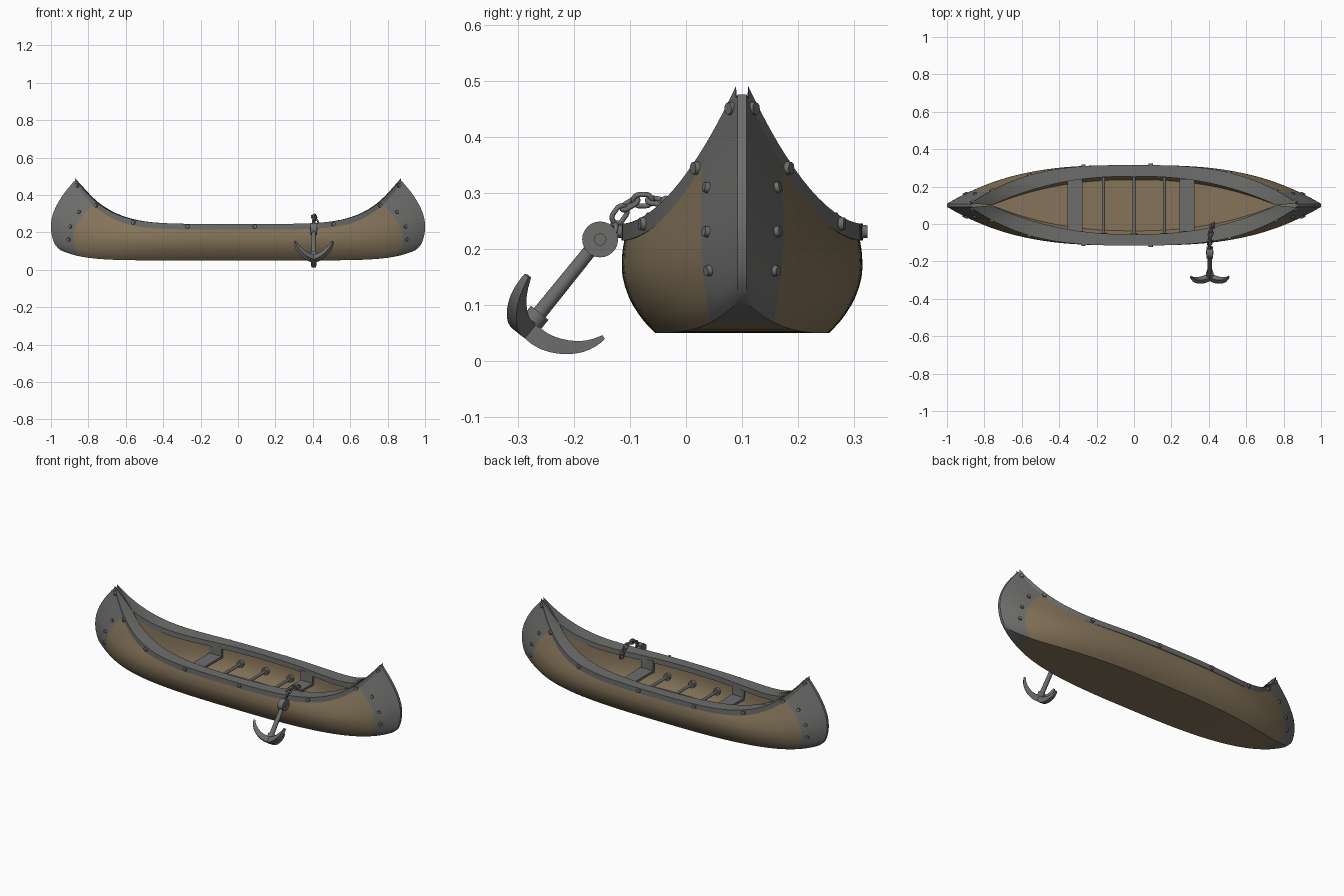
import bpy, bmesh, math
from mathutils import Vector, Matrix

if "Cube" in bpy.data.objects:
    bpy.data.objects.remove(bpy.data.objects["Cube"])

CY = 0.1  # centreline of the canoe


def material(name, rgb):
    m = bpy.data.materials.new(name)
    m.diffuse_color = (*rgb, 1)
    m.use_nodes = True
    m.node_tree.nodes["Principled BSDF"].inputs["Base Color"].default_value = m.diffuse_color
    return m


BROWN = material("tan_brown", (0.235, 0.175, 0.102))
GREY = material("iron_grey", (0.155, 0.155, 0.152))


def finish(name, bm, mats, angle=35):
    bmesh.ops.remove_doubles(bm, verts=bm.verts, dist=0.0002)
    bmesh.ops.recalc_face_normals(bm, faces=bm.faces)
    me = bpy.data.meshes.new(name)
    bm.to_mesh(me)
    bm.free()
    for m in mats:
        me.materials.append(m)
    ob = bpy.data.objects.new(name, me)
    bpy.context.collection.objects.link(ob)
    bpy.ops.object.select_all(action='DESELECT')
    ob.select_set(True)
    bpy.context.view_layer.objects.active = ob
    bpy.ops.object.shade_smooth_by_angle(angle=math.radians(angle))
    return ob


def loft(bm, sections, closed=False, caps=False):
    rows = [[bm.verts.new(p) for p in s] for s in sections]
    n = len(rows[0])
    for a, b in zip(rows, rows[1:]):
        for i in range(n if closed else n - 1):
            j = (i + 1) % n
            bm.faces.new((a[i], a[j], b[j], b[i]))
    if caps:
        bm.faces.new(rows[0])
        bm.faces.new(rows[-1])
    return rows


def cylinder(bm, p, q, r, r2=None, seg=16):
    p, q = Vector(p), Vector(q)
    mat = Matrix.Translation((p + q) / 2) @ (q - p).to_track_quat('Z', 'Y').to_matrix().to_4x4()
    bmesh.ops.create_cone(bm, cap_ends=True, segments=seg, radius1=r,
                          radius2=r if r2 is None else r2, depth=(q - p).length, matrix=mat)


def box(bm, c, size):
    bmesh.ops.create_cube(bm, size=1, matrix=Matrix.Translation(c) @ Matrix.Diagonal((*size, 1)))


def spline(pts, t):  # Catmull-Rom through pts, t in 0..1
    n = len(pts) - 1
    i = min(int(t * n), n - 1)
    f = t * n - i
    a, b, c, d = (Vector(pts[max(0, min(n, k))]) for k in (i - 1, i, i + 1, i + 2))
    return b + 0.5 * f * (c - a + f * (2 * a - 5 * b + 4 * c - d + f * (3 * (b - c) + d - a)))


# Hull: midship half-section (half width, z) blended into the stem curve (x, z)
MID = [(0.155, 0.05), (0.178, 0.075), (0.2, 0.11), (0.213, 0.15), (0.214, 0.185), (0.211, 0.21), (0.206, 0.232)]
STEM = [(0.95, 0.105), (0.982, 0.14), (1.0, 0.21), (0.995, 0.28), (0.967, 0.35), (0.925, 0.415), (0.875, 0.475)]
CAP = 0.88


def hull(u, v, s):
    a = abs(u)
    m, e = spline(MID, v), spline(STEM, v)
    k = a ** (8 - 2.7 * v)
    w = m[0] * (1 - a ** 3) + 0.008 * a ** 3
    return Vector((u * e[0], CY + s * w, m[1] + (e[1] - m[1]) * k))


half = [i / 24 * CAP for i in range(25)] + [CAP + (1 - CAP) * i / 6 for i in range(1, 7)]
US = [-u for u in half[:0:-1]] + half
VS = [i / 14 for i in range(15)]

bm = bmesh.new()
rows = loft(bm, [[hull(u, v, 1) for v in VS[::-1]] + [hull(u, v, -1) for v in VS] for u in US])
for r in (rows[0], rows[-1]):  # narrow stem strips
    for i in range(14):
        bm.faces.new((r[i], r[i + 1], r[-2 - i], r[-1 - i]))
capx = [CAP * spline(STEM, v)[0] for v in VS]
tip = {x for k, r in enumerate(rows) if abs(US[k]) >= CAP - 1e-6 for x in r}
for f in bm.faces:  # metal end caps
    f.material_index = int(all(x in tip for x in f.verts))
finish("hull", bm, [BROWN, GREY])


# Gunwale: wide rim with a pointed opening
def sheer(u):
    return 0.245 + 0.245 * abs(u) ** 5.3


def rim_outer(u, s):
    return Vector((0.872 * u, CY + s * (0.204 * (1 - abs(u) ** 3) + 0.011), sheer(u)))


def rim_inner(u, s, extra=0.0):
    w = (0.155 + extra) * (1 - abs(u) ** 2.3)
    return Vector((0.76 * u, CY + s * w, sheer(0.76 * u / 0.872)))


bm = bmesh.new()
for s in (1, -1):
    secs = []
    for u in US:
        o, n = rim_outer(u, s), rim_inner(u, s)
        d = Vector((0, 0, 0.03 + 0.025 * abs(u) ** 6))
        secs.append([o, n, n - Vector((0, 0, 0.03)), o - d])
    loft(bm, secs, True, True)
finish("gunwale", bm, [GREY])

# Inner lining and floor
bm = bmesh.new()
secs = []
for u in US:
    side = []
    for k in range(7):
        t = k / 6
        p = rim_inner(u, 1, 0.02)
        p.y = CY + (p.y - CY) * (1 - 0.22 * t ** 3)
        p.z = (p.z - 0.02) * (1 - t) + 0.085 * t
        side.append(p)
    secs.append(side + [Vector((p.x, 2 * CY - p.y, p.z)) for p in side[::-1]])
loft(bm, secs)
finish("inner_lining", bm, [BROWN])

# Seats hung from the rim
for name, x in (("rear_seat", -0.315), ("front_seat", 0.283)):
    bm = bmesh.new()
    box(bm, (x, CY, 0.165), (0.08, 0.3, 0.014))
    for s in (1, -1):
        box(bm, (x, CY + s * 0.144, 0.195), (0.08, 0.012, 0.07))
    finish(name, bm, [GREY])

# Round cross bars with end flanges
bm = bmesh.new()
for x in (-0.163, 0, 0.163):
    cylinder(bm, (x, CY - 0.165, 0.15), (x, CY + 0.165, 0.15), 0.008)
    for s in (1, -1):
        cylinder(bm, (x, CY + s * 0.148, 0.15), (x, CY + s * 0.168, 0.15), 0.02)
finish("cross_bars", bm, [GREY])

# Rivets on the rim and the end caps
bm = bmesh.new()


def rivet(fn, u, r):
    p = fn(u)
    return p, r


for s in (1, -1):
    for x in (-0.862, -0.76, -0.56, -0.27, 0.09, 0.51, 0.76, 0.862):
        u = x / 0.872
        p = rim_outer(u, s) - Vector((0, 0, 0.014 + 0.012 * abs(u) ** 6))
        t = rim_outer(u + 0.005, s) - rim_outer(u - 0.005, s)
        n = Vector((-t.y * s, t.x * s, 0)).normalized()
        cylinder(bm, p - n * 0.008, p + n * 0.009, 0.013, 0.011, 12)
    for e in (1, -1):
        for v in (0.34, 0.54, 0.78):
            p = hull(e * 0.905, v, s)
            n = (hull(e * 0.905 + 0.01, v, s) - p).cross(hull(e * 0.905, v + 0.02, s) - p).normalized()
            n *= 1 if n.y * s > 0 else -1
            cylinder(bm, p - n * 0.006, p + n * 0.008, 0.011, 0.009, 12)
finish("rivets", bm, [GREY])

# Anchor: local z runs up the shank, local y points to the lower fluke
d = Vector((0, 0.135, 0.167)).normalized()
n = Vector((0, d.z, -d.y))
M = Matrix.Translation((0.405, -0.277, 0.066)) @ Matrix((Vector((1, 0, 0)), n, d)).transposed().to_4x4()

bm = bmesh.new()
cylinder(bm, M @ Vector((0, 0, -0.012)), M @ Vector((0, 0, 0.18)), 0.0135, 0.012)
cylinder(bm, M @ Vector((0, 0, 0.004)), M @ Vector((0, 0, 0.026)), 0.02)
cylinder(bm, (0.388, -0.153, 0.217), (0.422, -0.153, 0.217), 0.032, seg=24)
cylinder(bm, (0.384, -0.153, 0.217), (0.426, -0.153, 0.217), 0.011)
finish("anchor_shank", bm, [GREY])

ARM = [(-0.01, -0.008), (0.03, -0.01), (0.063, 0.001), (0.09, 0.02), (0.107, 0.042), (0.116, 0.064)]
bm = bmesh.new()
for k in range(3):
    R = M @ Matrix.Rotation(math.radians(120 * k), 4, 'Z')
    secs = []
    for i in range(13):
        t = i / 12
        c = spline(ARM, t)
        tan = (spline(ARM, min(1, t + 0.02)) - spline(ARM, max(0, t - 0.02))).normalized()
        th, w = 0.017 - 0.013 * t ** 1.5, 0.014 - 0.009 * t ** 2
        off = Vector((-tan.y, tan.x)) * th
        a, b = c + off, c - off
        secs.append([R @ Vector(q) for q in ((-w, a.x, a.y), (w, a.x, a.y), (w, b.x, b.y), (-w, b.x, b.y))])
    loft(bm, secs, True, True)
finish("anchor_flukes", bm, [GREY])

# Chain over the rim
PATH = [(0.405, -0.135, 0.222), (0.405, -0.118, 0.262), (0.405, -0.092, 0.284), (0.408, -0.06, 0.286),
        (0.413, -0.028, 0.276), (0.42, -0.006, 0.245), (0.425, 0.0, 0.21)]
bm = bmesh.new()
COUNT = 8
for k in range(COUNT):
    t = (k + 0.3) / COUNT
    c = spline(PATH, t)
    z = (spline(PATH, t + 0.03) - spline(PATH, max(0, t - 0.03))).normalized()
    x = Vector((1, 0, 0)) - z * z.x
    x.normalize()
    ang = math.radians(25 + 90 * (k % 2))
    F = Matrix.Translation(c) @ Matrix((x, z.cross(x), z)).transposed().to_4x4() @ Matrix.Rotation(ang, 4, 'Z')
    secs = []
    for i in range(17):
        a = math.tau * i / 16
        ring = []
        for j in range(8):
            b = math.tau * j / 8
            r = 0.0115 + 0.0048 * math.cos(b)
            ring.append(F @ Vector((r * math.cos(a), 0.0048 * math.sin(b),
                                    r * math.sin(a) + math.copysign(0.005, math.sin(a + 0.01)))))
        secs.append(ring)
    loft(bm, secs, True)
finish("anchor_chain", bm, [GREY], 60)
